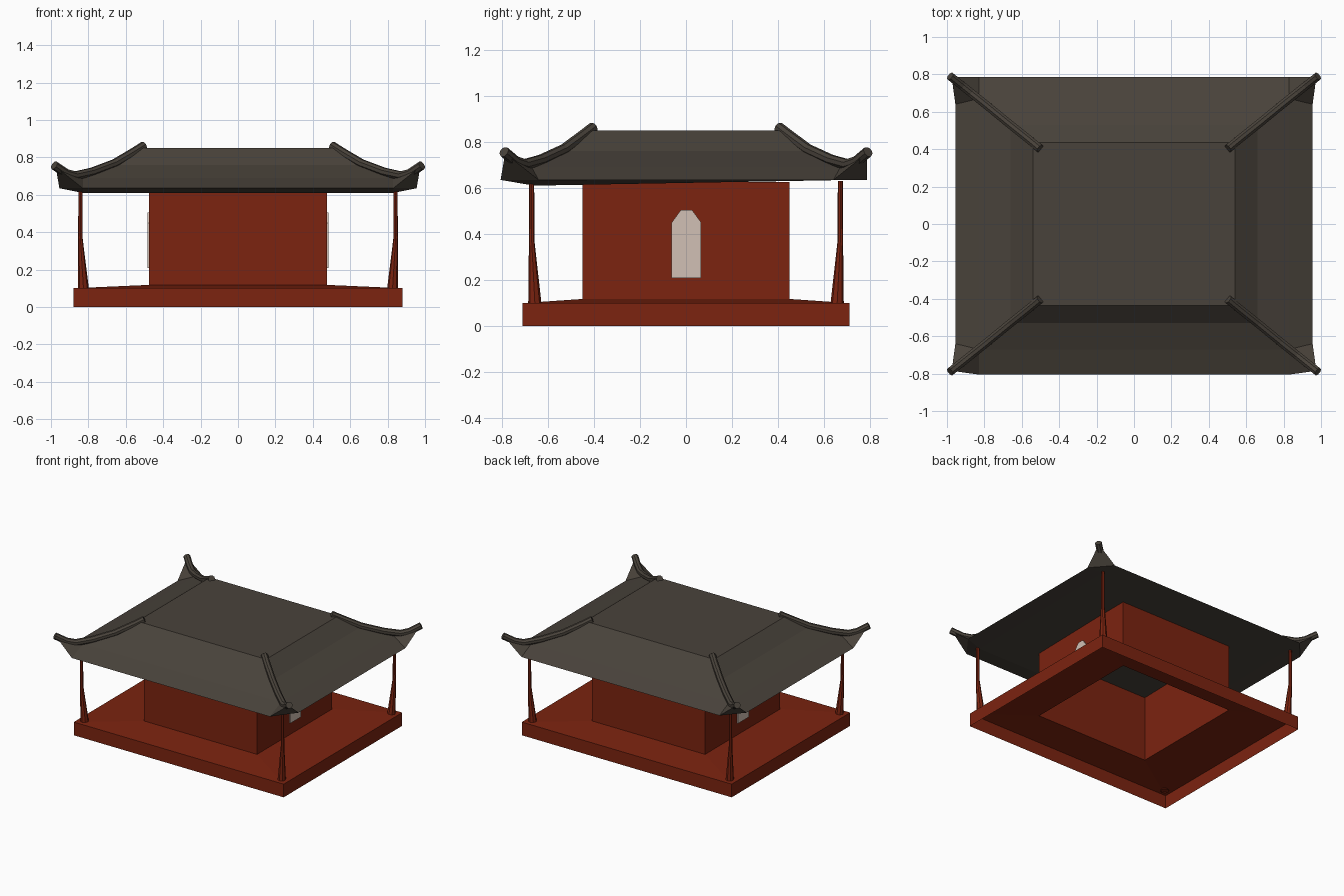
import bpy, bmesh, math
from mathutils import Vector

if "Cube" in bpy.data.objects:
    bpy.data.objects.remove(bpy.data.objects["Cube"])


def material(name, rgb):
    m = bpy.data.materials.new(name)
    m.diffuse_color = (*rgb, 1)
    m.use_nodes = True
    m.node_tree.nodes["Principled BSDF"].inputs["Base Color"].default_value = m.diffuse_color
    return m


RED = material("red_wood", (0.20, 0.017, 0.005))
TILE = material("dark_roof_tile", (0.066, 0.055, 0.043))
PALE = material("pale_door", (0.64, 0.53, 0.46))
CORNERS = [(-1, -1), (1, -1), (1, 1), (-1, 1)]


def finish(bm, name, mat, recalc=True):
    bmesh.ops.remove_doubles(bm, verts=bm.verts, dist=0.0005)
    if recalc:
        bmesh.ops.recalc_face_normals(bm, faces=bm.faces)
    me = bpy.data.meshes.new(name)
    bm.to_mesh(me)
    bm.free()
    ob = bpy.data.objects.new(name, me)
    bpy.context.collection.objects.link(ob)
    me.materials.append(mat)
    return ob


def face(bm, pts):
    return bm.faces.new([bm.verts.new(p) for p in pts])


def loft(bm, rings, cap_top=False):
    """Join closed point rings with quads."""
    for a, b in zip(rings, rings[1:]):
        n = len(a)
        for i in range(n):
            j = (i + 1) % n
            face(bm, [a[i], a[j], b[j], b[i]])
    if cap_top:
        face(bm, rings[-1])


def rect(x, y, z):
    return [(x * sx, y * sy, z) for sx, sy in CORNERS]


# Hollow platform with a gently rising floor, open below the room
bm = bmesh.new()
loft(bm, [rect(.88, .71, 0), rect(.88, .71, .10), rect(.475, .45, .118)])
finish(bm, "platform", RED, False)

# Room walls
bm = bmesh.new()
loft(bm, [rect(.475, .45, .118), rect(.475, .45, .625)])
finish(bm, "room_walls", RED, False)

# Corner posts, flared inwards at the foot
for k, (sx, sy) in enumerate(CORNERS):
    bm = bmesh.new()
    rings = []
    for cx, cy, r, z in [(.826, .656, .029, .095), (.843, .670, .012, .37), (.842, .670, .011, .63)]:
        rings.append([(sx * cx + r * math.cos(i * math.tau / 8),
                       sy * cy + r * math.sin(i * math.tau / 8), z) for i in range(8)])
    loft(bm, rings, True)
    finish(bm, f"corner_post_{k}", RED)

# Arched doors on both side walls
outline = [(-.062, .208), (.066, .208), (.066, .45), (.026, .505), (-.022, .505), (-.062, .45)]
for s, side in ((1, "right"), (-1, "left")):
    bm = bmesh.new()
    loft(bm, [[(s * x, y, z) for y, z in outline] for x in (.475, .484)], True)
    finish(bm, f"{side}_door", PALE, s < 0)

# Roof: three straight rings, then eaves with upturned corners
bm = bmesh.new()
r0, r1, r2 = rect(.54, .435, .85), rect(.66, .53, .76), rect(.83, .67, .69)
face(bm, r0)
loft(bm, [r2, r1, r0])


def depth(sy):
    return -.805 if sy < 0 else .785


tips = [(.975 * sx, .785 * sy, .75) for sx, sy in CORNERS]
ends_y = [(.83 * sx, depth(sy), .635) for sx, sy in CORNERS]   # on front and back eaves
ends_x = [(.955 * sx, .64 * sy, .635) for sx, sy in CORNERS]   # on side eaves
low = [(.83 * sx, .66 * sy, .61 if sy < 0 else .634) for sx, sy in CORNERS]
for i in range(4):
    j = (i + 1) % 4
    e = ends_y if i % 2 == 0 else ends_x
    face(bm, [e[i], e[j], r2[j], r2[i]])          # upper eave strip
    face(bm, [e[i], low[i], low[j], e[j]])        # lower eave strip
    face(bm, [r2[i], tips[i], ends_y[i]])         # corner kick, two sides
    face(bm, [r2[i], ends_x[i], tips[i]])
    face(bm, [ends_y[i], tips[i], ends_x[i]])     # triangle under the tip
    face(bm, [ends_y[i], ends_x[i], low[i]])
face(bm, low[::-1])
finish(bm, "roof", TILE)

# Rounded hip ridges with raised ends
path = [(.503, .403, .862), (.56, .45, .826), (.66, .53, .767), (.78, .628, .722),
        (.87, .70, .702), (.92, .74, .715), (.983, .79, .757)]
for k, (sx, sy) in enumerate(CORNERS):
    pts = [Vector((x * sx, y * sy, z)) for x, y, z in path]
    bm = bmesh.new()
    rings = []
    side = Vector((-sy * .63, sx * .78, 0)).normalized()
    for i, p in enumerate(pts):
        t = (pts[min(i + 1, len(pts) - 1)] - pts[max(i - 1, 0)]).normalized()
        up = side.cross(t).normalized()
        rings.append([tuple(p + .024 * (side * math.cos(a) + up * math.sin(a)))
                      for a in [(n + .5) * math.tau / 8 for n in range(8)]])
    loft(bm, rings, True)
    face(bm, rings[0][::-1])
    finish(bm, f"hip_ridge_{k}", TILE)
